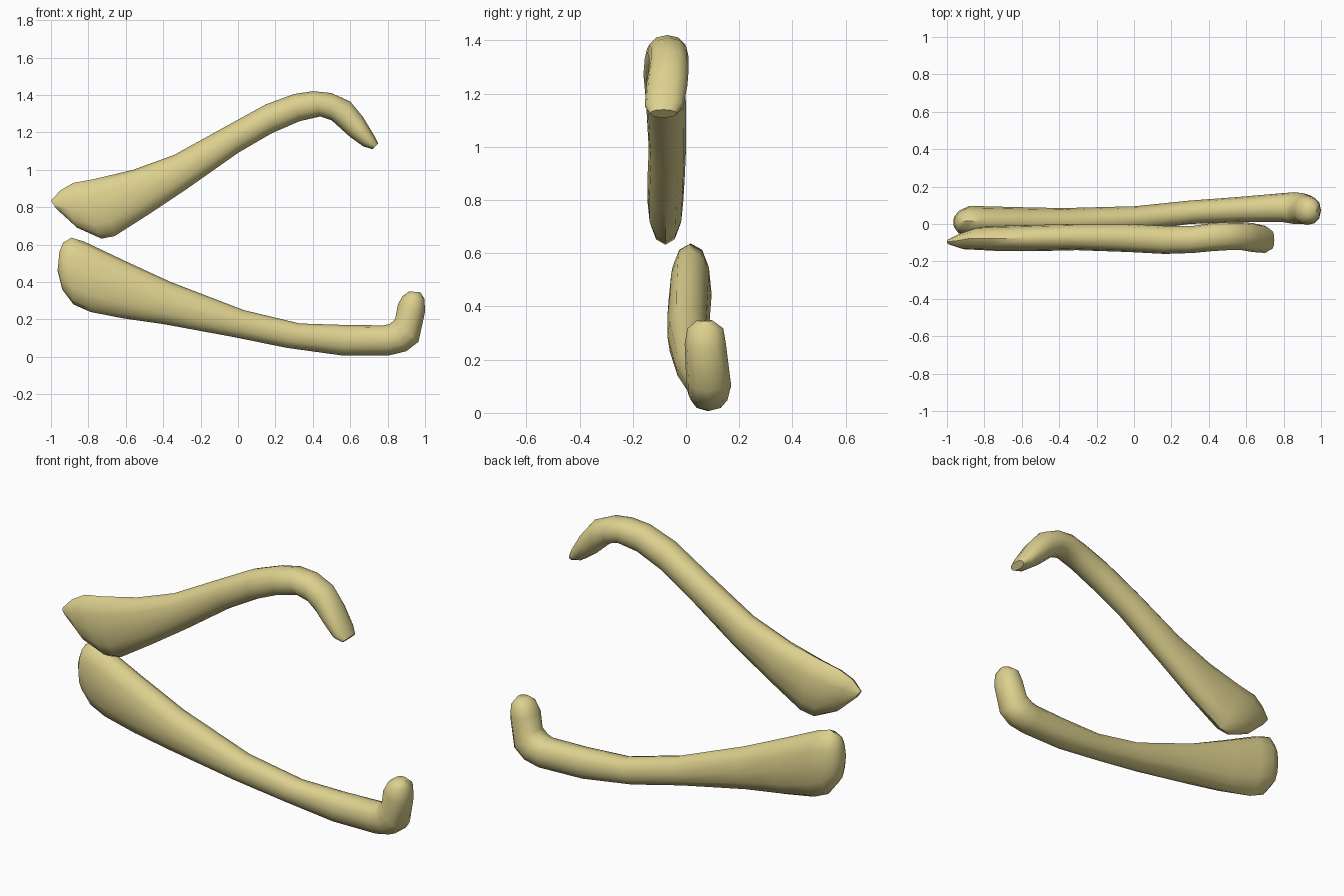
import bpy, bmesh, math
from mathutils import Vector

SIDES = 12

mat = bpy.data.materials.new("bone_yellow")
mat.diffuse_color = (0.72, 0.63, 0.27, 1)


def bone(name, stations):
    """Loft rounded rings; station = outer x,z, inner x,z, y min, y max."""
    bm = bmesh.new()
    rings = []
    for x1, z1, x2, z2, y1, y2 in stations:
        top, bottom = Vector((x1, 0, z1)), Vector((x2, 0, z2))
        mid, half = (top + bottom) / 2, (top - bottom) / 2
        ring = []
        for i in range(SIDES):
            a = math.tau * i / SIDES
            c, s = math.cos(a), math.sin(a)
            side = math.copysign(abs(s) ** 0.85, s)
            p = mid + half * c
            p.y = (y1 + y2) / 2 + side * (y2 - y1) / 2
            ring.append(bm.verts.new(p))
        rings.append(ring)
    for a, b in zip(rings, rings[1:]):
        for i in range(SIDES):
            j = (i + 1) % SIDES
            bm.faces.new((a[i], a[j], b[j], b[i]))
    bm.faces.new(rings[0])
    bm.faces.new(rings[-1])
    bmesh.ops.recalc_face_normals(bm, faces=bm.faces)
    mesh = bpy.data.meshes.new(name)
    bm.to_mesh(mesh)
    bm.free()
    ob = bpy.data.objects.new(name, mesh)
    bpy.context.collection.objects.link(ob)
    mesh.materials.append(mat)
    bpy.ops.object.select_all(action='DESELECT')
    ob.select_set(True)
    bpy.context.view_layer.objects.active = ob
    bpy.ops.object.shade_smooth_by_angle(angle=math.radians(50))


# Upper bone: flared blade at the left, curling down at the right
bone("upper_bone", [
    (-1.00, .835, -.97, .79, -.11, -.08),
    (-.95, .89, -.86, .69, -.135, -.045),
    (-.88, .93, -.73, .632, -.14, -.015),
    (-.77, .95, -.66, .645, -.145, -.01),
    (-.56, 1.00, -.48, .76, -.145, -.005),
    (-.34, 1.08, -.27, .90, -.14, 0),
    (-.05, 1.24, .00, 1.09, -.15, 0),
    (.15, 1.35, .18, 1.195, -.16, -.01),
    (.30, 1.405, .33, 1.26, -.155, -.01),
    (.40, 1.42, .44, 1.285, -.145, .005),
    (.50, 1.41, .50, 1.265, -.14, .01),
    (.60, 1.365, .55, 1.22, -.14, .01),
    (.67, 1.28, .60, 1.175, -.15, .005),
    (.73, 1.18, .67, 1.125, -.155, -.01),
    (.75, 1.14, .72, 1.11, -.135, -.035),
])

# Lower bone: flared blade at the left, hooked upward at the right
bone("lower_bone", [
    (-.955, .56, -.965, .46, -.02, .04),
    (-.935, .61, -.94, .36, -.05, .07),
    (-.89, .637, -.88, .28, -.06, .095),
    (-.82, .615, -.79, .24, -.065, .095),
    (-.62, .52, -.61, .205, -.07, .09),
    (-.36, .40, -.40, .175, -.07, .085),
    (.03, .25, -.02, .105, -.04, .095),
    (.33, .178, .26, .048, .00, .125),
    (.58, .17, .55, .008, .01, .145),
    (.78, .168, .81, .008, .01, .165),
    (.81, .175, .90, .03, .00, .17),
    (.84, .20, .965, .08, .00, .165),
    (.855, .28, 1.00, .24, -.005, .15),
    (.88, .325, .997, .31, .005, .14),
    (.915, .35, .975, .345, .04, .10),
])
